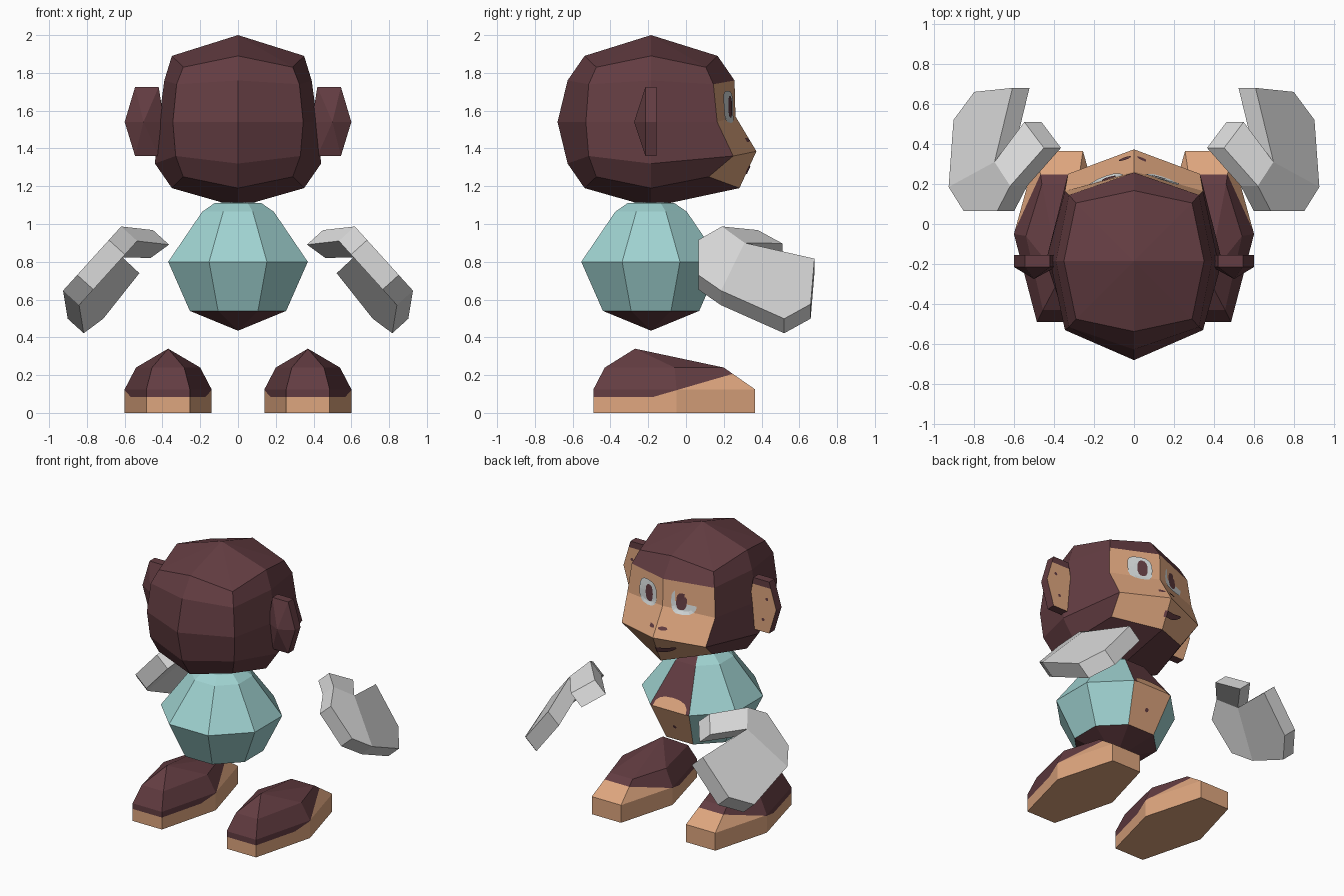
import bpy, bmesh, math
from mathutils import Vector
from mathutils.bvhtree import BVHTree

cube = bpy.data.objects.get("Cube")
if cube:
    bpy.data.objects.remove(cube)


def material(name, rgb):
    m = bpy.data.materials.new(name)
    m.use_nodes = True
    m.diffuse_color = (*rgb, 1)
    m.node_tree.nodes["Principled BSDF"].inputs["Base Color"].default_value = (*rgb, 1)
    return m


BROWN = material("brown fur", (.125, .046, .054))
TAN = material("tan skin", (.73, .38, .21))
TEAL = material("teal shirt", (.35, .65, .64))
GREY = material("light grey glove", (.70, .70, .70))
WHITE = material("eye white", (.68, .72, .72))


def build(name, verts, faces, mats, rule=None, cuts=(), closed=True):
    """Make an object; rule maps a face centre and normal to a material index."""
    bm = bmesh.new()
    vs = [bm.verts.new(v) for v in verts]
    for f in faces:
        bm.faces.new([vs[i] for i in f])
    if closed:
        bmesh.ops.recalc_face_normals(bm, faces=bm.faces)
    for co, no in cuts:
        geom = bm.verts[:] + bm.edges[:] + bm.faces[:]
        bmesh.ops.bisect_plane(bm, geom=geom, plane_co=co, plane_no=no)
    bm.normal_update()
    if rule:
        for f in bm.faces:
            f.material_index = int(rule(f.calc_center_median(), f.normal))
    mesh = bpy.data.meshes.new(name)
    bm.to_mesh(mesh)
    bm.free()
    for m in mats:
        mesh.materials.append(m)
    obj = bpy.data.objects.new(name, mesh)
    bpy.context.scene.collection.objects.link(obj)
    return obj


def loft(rings, top, bottom=None):
    """Join rings from top to bottom, closed by poles or a flat base."""
    n = len(rings[0])
    verts = [top] + [p for r in rings for p in r]
    faces = [(0, 1 + i, 1 + (i + 1) % n) for i in range(n)]
    for r in range(len(rings) - 1):
        a, b = 1 + r * n, 1 + (r + 1) * n
        for i in range(n):
            j = (i + 1) % n
            faces.append((a + i, b + i, b + j, a + j))
    last = 1 + (len(rings) - 1) * n
    if bottom:
        verts.append(bottom)
        faces += [(last + i, len(verts) - 1, last + (i + 1) % n) for i in range(n)]
    else:
        faces.append(tuple(range(last, last + n)))
    return verts, faces


def decal(name, target, mat, cx, cz, w, h, bend=0, lift=.005, power=1):
    """Thin oval plate that follows the +y surface of the target."""
    tree = BVHTree.FromPolygons([v.co for v in target.data.vertices],
                                [p.vertices for p in target.data.polygons])
    n, rings = 16, 4

    def on_surface(u, v):
        x = cx - w * u
        z = cz + h * v + bend * (x - cx) ** 2
        hit = tree.ray_cast(Vector((x, 2, z)), Vector((0, -1, 0)))[0]
        return (x, (hit.y if hit else 0) + lift, z)

    def soft(t):
        return math.copysign(abs(t) ** power, t)

    verts = [on_surface(0, 0)]
    for r in range(1, rings + 1):
        for i in range(n):
            a = math.tau * i / n
            verts.append(on_surface(soft(math.cos(a)) * r / rings, soft(math.sin(a)) * r / rings))
    faces = [(0, 1 + i, 1 + (i + 1) % n) for i in range(n)]
    for r in range(rings - 1):
        a, b = 1 + r * n, 1 + (r + 1) * n
        faces += [(a + i, b + i, b + (i + 1) % n, a + (i + 1) % n) for i in range(n)]
    build(name, verts, faces, [mat], closed=False)


# Head: eight-sided rings with bulging middles and a pushed-out muzzle
CY = -.185


def head_ring(side, front, back, cx, cfront, cback, z, zcorner, zfront):
    return [(side, CY, z), (cx, cfront, zcorner), (0, front, zfront), (-cx, cfront, zcorner),
            (-side, CY, z), (-cx, cback, zcorner), (0, back, z), (cx, cback, zcorner)]


head = build("head", *loft([
    head_ring(.35, .167, -.537, .29, .105, -.475, 1.89, 1.83, 1.89),
    head_ring(.39, .257, -.627, .325, .145, -.515, 1.76, 1.74, 1.76),
    head_ring(.42, .262, -.68, .345, .165, -.53, 1.54, 1.54, 1.57),
    head_ring(.44, .373, -.627, .33, .25, -.515, 1.32, 1.36, 1.385),
    head_ring(.35, .283, -.537, .29, .12, -.475, 1.19, 1.25, 1.19),
], (0, CY, 2), (0, CY, 1.09)), [BROWN, TAN],
    lambda c, n: c.y > .1 and 1.2 < c.z < 1.76 and abs(c.x) < .3)

# Face details
for s, label in ((1, "left"), (-1, "right")):
    decal(label + "_eye", head, WHITE, s * .14, 1.62, .085, .085, power=.7)
    decal(label + "_pupil", head, BROWN, s * .125, 1.62, .035, .058, lift=.009, power=.8)
    decal(label + "_nostril", head, BROWN, s * .045, 1.445, .03, .011)
decal("mouth", head, BROWN, 0, 1.285, .14, .02, bend=2)

# Body: shirt with an open front column
body_rings = []
for radius, z in ((.135, 1.11), (.205, 1.065), (.4, .8), (.276, .54)):
    body_rings.append([(radius * math.cos(math.radians(22.5 + 45 * i)),
                        CY + radius * math.sin(math.radians(22.5 + 45 * i)), z) for i in range(8)])


def body_colour(c, n):
    if c.z < .54:
        return 1
    if n.y > .3 and abs(c.x) < .01:
        return 2 if c.z < .8 else 1
    return 0


body = build("body", *loft(body_rings, (0, CY, 1.12), (0, CY, .435)), [TEAL, BROWN, TAN], body_colour)
decal("belly_top", body, TAN, 0, .8, .13, .07, power=.8)
decal("navel", body, BROWN, 0, .66, .013, .013)

# Ears, feet and gloves, one per side
EAR = [(.42, 1.725), (.545, 1.725), (.6, 1.54), (.545, 1.36), (.42, 1.36), (.39, 1.54)]
SOLE = [(-.115, -.49), (.115, -.49), (.23, -.05), (.115, .365), (-.115, .365), (-.23, -.05)]
INSTEP = [(-.085, -.43), (.085, -.43), (.17, -.06), (.09, .2), (-.09, .2), (-.17, -.06)]
# Glove outline: forward, across the hand, along the hand's normal
GLOVE = [(.065, -.22, 1.123), (.19, -.317, 1.123), (.38, -.416, .985), (.51, -.298, 1.01),
         (.31, -.2, 1.123), (.68, -.198, 1), (.66, .109, .98), (.52, .236, 1.005),
         (.185, .142, 1.123), (.065, .03, 1.123)]
GLOVE_PANELS = [(0, 1, 4, 8, 9), (1, 2, 3, 4), (4, 5, 6, 7, 8)]


def below_fur(c):
    return c.z < .085 or c.z < .1 + (c.y + .12) * .29


for s, label in ((1, "left"), (-1, "right")):
    # Ear: flat front, ridged back
    verts = [(s * x, y, z) for y in (-.155, -.215) for x, z in EAR] + [(s * .5, -.275, 1.54)]
    faces = [tuple(range(6))]
    for i in range(6):
        j = (i + 1) % 6
        faces += [(i, j, j + 6, i + 6), (i + 6, j + 6, 12)]
    ear = build(label + "_ear", verts, faces, [BROWN, TAN],
                lambda c, n: n.y > .9 and c.z < 1.68, [((0, 0, 1.68), (0, 0, 1))])
    for x, z in ((.53, 1.6), (.5, 1.45)):
        decal(label + "_ear_spot", ear, BROWN, s * x, z, .011, .011)

    # Foot: tan sole rising to the toe
    rings = [[(s * .37 + x, y, z) for x, y in shape]
             for shape, z in ((INSTEP, .24), (SOLE, .125), (SOLE, 0))]
    build(label + "_foot", *loft(rings, (s * .37, -.27, .34)), [BROWN, TAN],
          lambda c, n: below_fur(c),
          [((0, 0, .085), (0, 0, 1)), ((0, -.12, .1), (0, -.29, 1))])

    # Glove: curled mitten with a thumb
    verts = []
    for thick in (0, .115):
        for y, a, b in GLOVE:
            b -= thick
            verts.append((s * (.67 * a + .74 * b), y, -.74 * a + .67 * b))
    n = len(GLOVE)
    faces = GLOVE_PANELS + [tuple(i + n for i in reversed(f)) for f in GLOVE_PANELS]
    faces += [(i, (i + 1) % n, (i + 1) % n + n, i + n) for i in range(n)]
    build(label + "_glove", verts, faces, [GREY])
